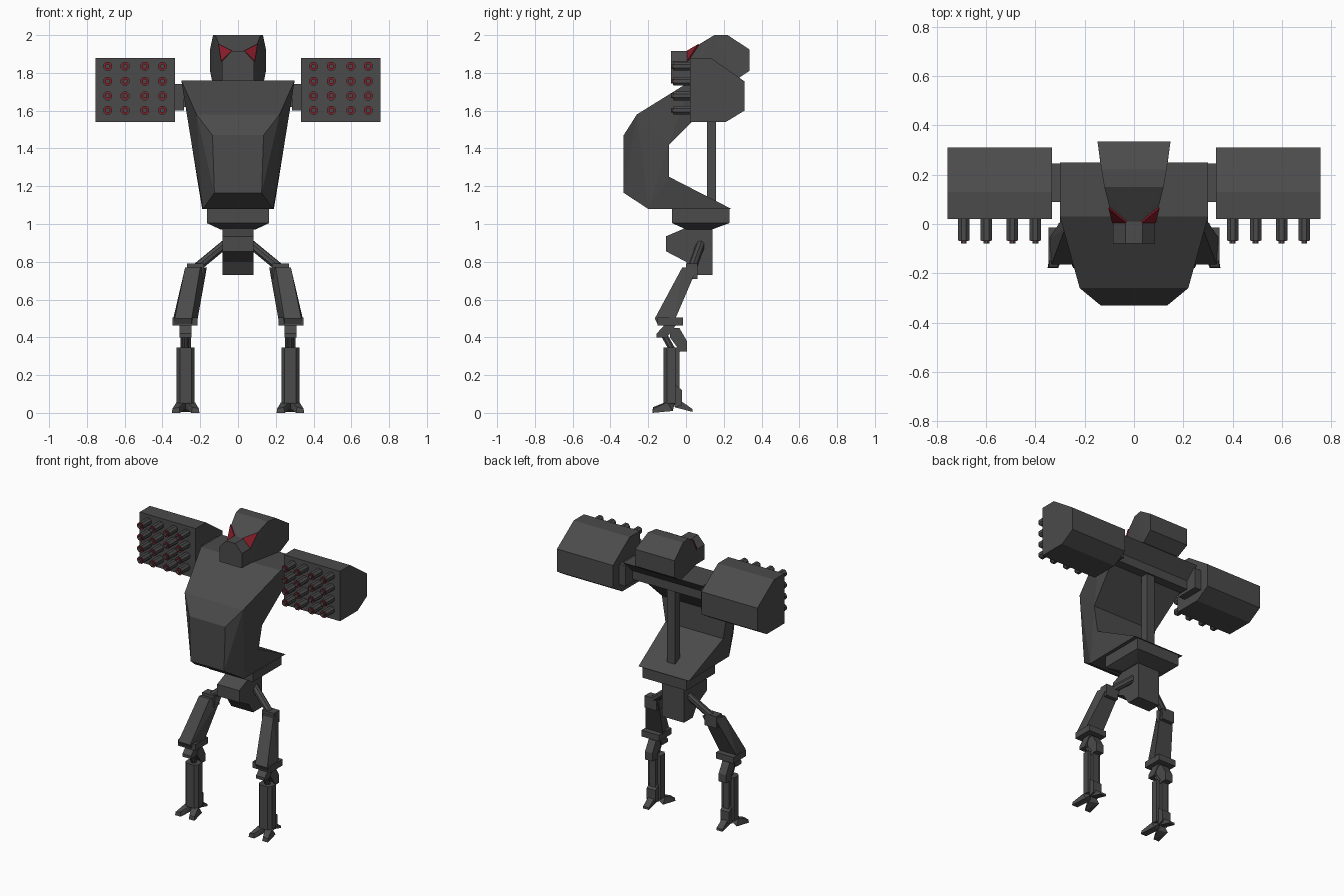
import bpy, bmesh, math
from mathutils import Vector


def material(name, rgb):
    m = bpy.data.materials.new(name)
    m.diffuse_color = (*rgb, 1)
    return m


GREY = material("dark grey metal", (0.07, 0.07, 0.07))
RED = material("red glow", (0.24, 0.012, 0.022))


def finish(bm, name, mat=GREY):
    bmesh.ops.recalc_face_normals(bm, faces=bm.faces)
    me = bpy.data.meshes.new(name)
    bm.to_mesh(me)
    bm.free()
    me.materials.append(mat)
    ob = bpy.data.objects.new(name, me)
    bpy.context.collection.objects.link(ob)
    return ob


def hulls(name, groups, mat=GREY, mirror=False, side=1):
    """Join convex solids; mirror=True adds the -x copy of every point."""
    bm = bmesh.new()
    for pts in groups:
        if mirror:
            pts = list(pts) + [(-x, y, z) for x, y, z in pts]
        vs = [bm.verts.new((side * x, y, z)) for x, y, z in pts]
        bmesh.ops.convex_hull(bm, input=vs)
    bmesh.ops.dissolve_limit(bm, angle_limit=0.02, verts=bm.verts, edges=bm.edges)
    return finish(bm, name, mat)


def box(x0, x1, y0, y1, z0, z1):
    return [(x, y, z) for x in (x0, x1) for y in (y0, y1) for z in (z0, z1)]


def prism(x0, x1, profile):
    return [(x, y, z) for x in (x0, x1) for y, z in profile]


def rod(p, q, r, sides=8):
    """Points of a rod between p and q."""
    p, q = Vector(p), Vector(q)
    rot = (q - p).to_track_quat('Z', 'Y')
    pts = []
    for i in range(sides):
        a = 2 * math.pi * (i + 0.5) / sides
        o = rot @ Vector((r * math.cos(a), r * math.sin(a), 0))
        pts += [tuple(p + o), tuple(q + o)]
    return pts


# Chest: C-shaped body seen from the side, sharp wedges at top and bottom
TOP, BACK_TOP = (0.30, 0.03, 1.76), (0.30, 0.25, 1.76)
F1, F2 = (0.22, -0.26, 1.58), (0.135, -0.33, 1.47)
F3, F4 = (0.125, -0.33, 1.165), (0.185, -0.20, 1.08)
R1, R2 = (0.245, -0.09, 1.42), (0.218, -0.09, 1.25)
BACK_LOW = (0.19, 0.24, 1.08)
hulls("chest", [[TOP, BACK_TOP, F1, R1], [F1, F2, F3, F4, R1, R2],
                [F4, R2, BACK_LOW]], mirror=True)

# Spine post and shoulder beam
hulls("spine_post", [box(-0.03, 0.03, 0.11, 0.16, 1.07, 1.68)])
hulls("shoulder_beam", [box(-0.335, 0.335, 0.10, 0.17, 1.62, 1.71)])

# Head: skull, snout and eyes
EYE = [(0.10, 0.07, 1.95), (0.028, 0.01, 1.915), (0.085, 0.01, 1.86)]
skull = EYE + [(0.148, 0.335, 1.81), (0.148, 0.335, 1.925), (0.132, 0.22, 2.0),
               (0.12, 0.15, 2.0), (0.085, 0.01, 1.76), (0.138, 0.26, 1.76)]
snout = [(x, y, z) for y in (-0.08, 0.03)
         for x, z in ((0.035, 1.915), (0.085, 1.86), (0.085, 1.76))]
hulls("head", [skull, snout], mirror=True)
for s, n in ((1, "right"), (-1, "left")):
    out = Vector((0.004, -0.005, 0.003))
    hulls(n + "_eye", [EYE + [tuple(Vector(p) + out) for p in EYE]], RED, side=s)

# Hip plate and pelvis
hulls("hip_plate", [box(0, 0.165, -0.075, 0.23, 1.005, 1.08)
                    + box(0, 0.095, 0.0, 0.14, 0.972, 1.0)], mirror=True)
hulls("pelvis", [
    prism(-0.083, 0.083, [(0, 0.98), (-0.105, 0.935), (-0.105, 0.855),
                          (0.0, 0.80), (0.14, 0.80), (0.14, 0.98)]),
    prism(-0.083, 0.083, [(0.0, 0.80), (0.045, 0.73), (0.14, 0.73), (0.14, 0.80)])])

for s, n in ((1, "right_"), (-1, "left_")):
    # Launcher pod and its arm
    hulls(n + "launcher_pod", [prism(0.333, 0.755, [
        (0.02, 1.54), (0.02, 1.88), (0.13, 1.88), (0.31, 1.755),
        (0.31, 1.60), (0.21, 1.54)])], side=s)
    hulls(n + "shoulder_block", [box(0.285, 0.34, 0.09, 0.245, 1.60, 1.74)], side=s)

    # Launcher tubes: barrel, red ring and grey tip
    spots = [(x, z) for x in (0.40, 0.493, 0.598, 0.69)
             for z in (1.835, 1.756, 1.678, 1.602)]
    hulls(n + "tubes", [rod((x, 0.03, z), (x, -0.066, z), 0.025) for x, z in spots],
          side=s)
    hulls(n + "tube_rings", [rod((x, -0.06, z), (x, -0.069, z), 0.021) for x, z in spots],
          RED, side=s)
    hulls(n + "tube_tips", [rod((x, -0.06, z), (x, -0.08, z), 0.013) for x, z in spots],
          side=s)

    # Hip strut and thigh
    hulls(n + "hip_strut", [rod((0.06, 0.08, 0.90), (0.23, 0.03, 0.76), 0.024)], side=s)
    hulls(n + "thigh_cap", [box(0.18, 0.27, 0.0, 0.06, 0.71, 0.79)], side=s)
    hulls(n + "thigh", [[
        (0.20, -0.02, 0.77), (0.28, -0.02, 0.77), (0.165, 0.06, 0.77), (0.265, 0.06, 0.77),
        (0.245, -0.165, 0.50), (0.335, -0.165, 0.50), (0.215, -0.06, 0.49),
        (0.345, -0.06, 0.49), (0.245, -0.15, 0.47), (0.335, -0.15, 0.47)]], side=s)
    hulls(n + "knee_bar", [box(0.215, 0.347, -0.15, -0.015, 0.463, 0.505)], side=s)

    # Knee joint pieces
    hulls(n + "knee", [
        prism(0.245, 0.31, [(-0.155, 0.40), (-0.155, 0.42), (-0.11, 0.47),
                            (-0.05, 0.47), (-0.10, 0.40)]),
        prism(0.25, 0.305, [(-0.085, 0.45), (-0.035, 0.45), (0.005, 0.38),
                            (0.005, 0.325), (-0.03, 0.325), (-0.085, 0.40)]),
        rod((0.277, -0.12, 0.42), (0.277, -0.07, 0.33), 0.018)], side=s)

    # Shin: chamfered front shell with a narrower back rail
    hulls(n + "shin", [
        [(0.277 + dx, y, z) for z in (0.05, 0.345)
         for dx, y in ((-0.03, -0.12), (0.03, -0.12), (-0.048, -0.10),
                       (0.048, -0.10), (-0.048, -0.055), (0.048, -0.055))],
        prism(0.25, 0.304, [(-0.06, 0.345), (-0.02, 0.345), (-0.035, 0.32),
                            (-0.06, 0.32)]),
        box(0.255, 0.30, -0.06, -0.035, 0.06, 0.34),
        prism(0.245, 0.31, [(-0.06, 0.15), (-0.02, 0.12), (-0.02, 0.04),
                            (-0.06, 0.03)])], side=s)

    # Foot: two splayed front toes and one heel toe
    toes = []
    for d in (-1, 1):
        toes.append([(0.277 + d * x, y, z) for x, y, z in (
            (0.0, -0.10, 0.06), (0.05, -0.10, 0.055), (0.0, -0.10, 0.02),
            (0.055, -0.07, 0.01), (0.01, -0.06, 0.05), (0.035, -0.175, 0.03),
            (0.07, -0.175, 0.022), (0.03, -0.178, 0.0), (0.073, -0.178, 0.0))])
    toes.append([(0.277 + dx, y, z) for dx in (-0.022, 0.022) for y, z in (
        (-0.06, 0.03), (-0.03, 0.065), (0.035, 0.02), (0.035, 0.005), (-0.02, 0.035))])
    hulls(n + "foot", toes, side=s)
